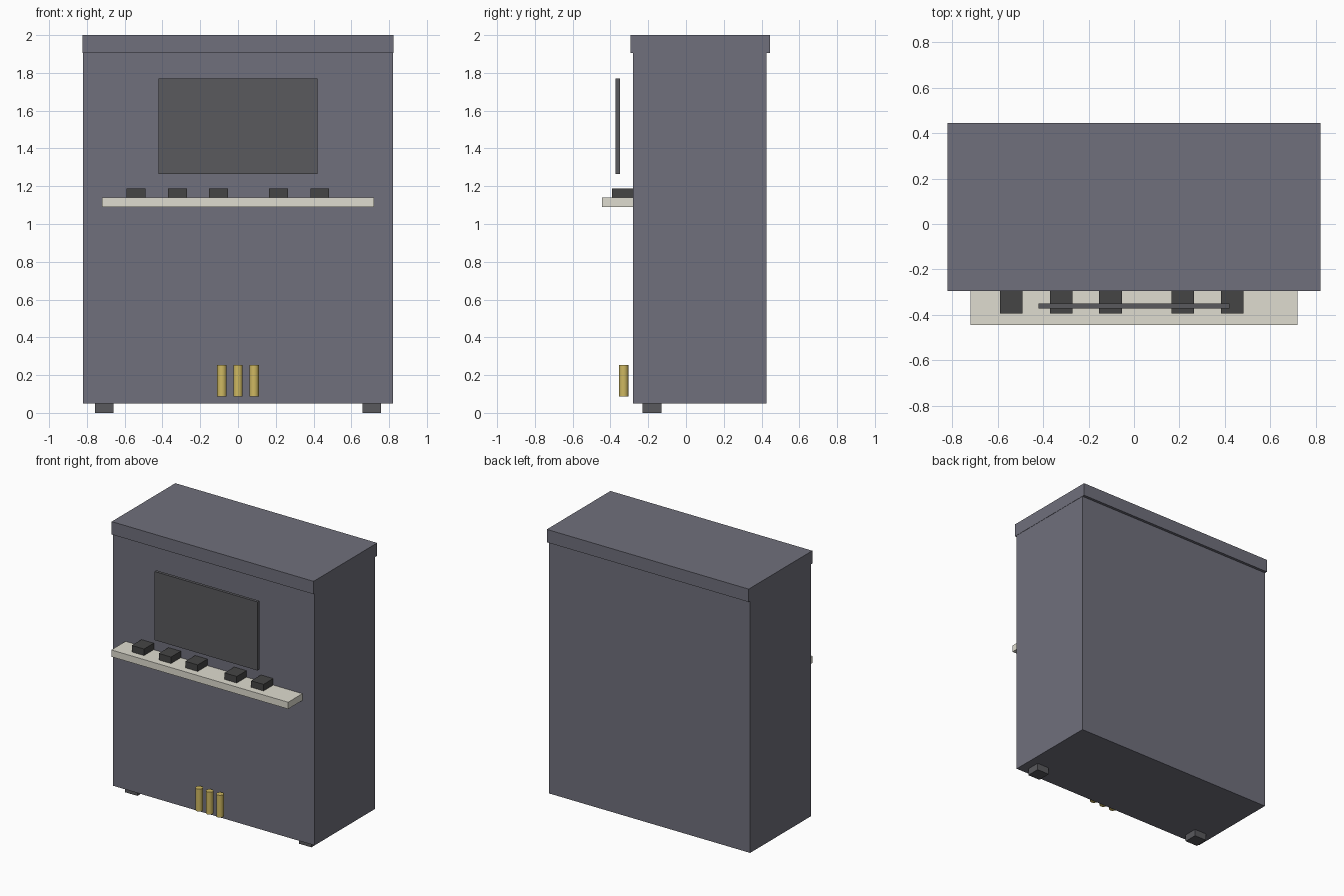
import bpy

if "Cube" in bpy.data.objects:
    bpy.data.objects.remove(bpy.data.objects["Cube"])


def material(name, rgb):
    m = bpy.data.materials.new(name)
    m.diffuse_color = (*rgb, 1)
    m.use_nodes = True
    m.node_tree.nodes["Principled BSDF"].inputs["Base Color"].default_value = m.diffuse_color
    return m


case_mat = material("case_finish", (0.16, 0.16, 0.20))
dark_mat = material("dark_trim", (0.10, 0.10, 0.11))
black_mat = material("black_key_finish", (0.06, 0.06, 0.06))
ivory_mat = material("ivory", (0.74, 0.72, 0.63))
brass_mat = material("brass", (0.62, 0.48, 0.12))


def box(name, x, y, z, mat):
    """Box from (min, max) ranges on each axis."""
    ranges = (x, y, z)
    bpy.ops.mesh.primitive_cube_add(size=1, location=[(a + b) / 2 for a, b in ranges])
    ob = bpy.context.object
    ob.name = name
    ob.scale = [b - a for a, b in ranges]
    bpy.ops.object.transform_apply(location=False, rotation=False, scale=True)
    ob.data.materials.append(mat)
    return ob


# Case and overhanging lid
box("case", (-0.82, 0.82), (-0.28, 0.425), (0.05, 1.905), case_mat)
box("lid", (-0.822, 0.822), (-0.295, 0.445), (1.905, 2.0), case_mat)

# Keyboard shelf with raised black keys
box("keyboard", (-0.72, 0.72), (-0.445, -0.27), (1.09, 1.14), ivory_mat)
for i, x in enumerate((-0.54, -0.32, -0.103, 0.215, 0.433)):
    box(f"black_key_{i + 1}", (x - 0.05, x + 0.05), (-0.393, -0.27), (1.14, 1.188), black_mat)

# Music stand floating in front of the case
box("music_stand", (-0.42, 0.42), (-0.372, -0.35), (1.265, 1.77), dark_mat)

# Front feet
for side, x in (("left", -0.708), ("right", 0.708)):
    box(f"{side}_foot", (x - 0.05, x + 0.05), (-0.23, -0.13), (0.0, 0.05), dark_mat)

# Upright pedals
for i in range(3):
    bpy.ops.mesh.primitive_cylinder_add(vertices=16, radius=0.025, depth=0.165,
                                        location=((i - 1) * 0.085, -0.33, 0.17))
    pedal = bpy.context.object
    pedal.name = f"pedal_{i + 1}"
    pedal.data.materials.append(brass_mat)
    bpy.ops.object.shade_smooth_by_angle()
